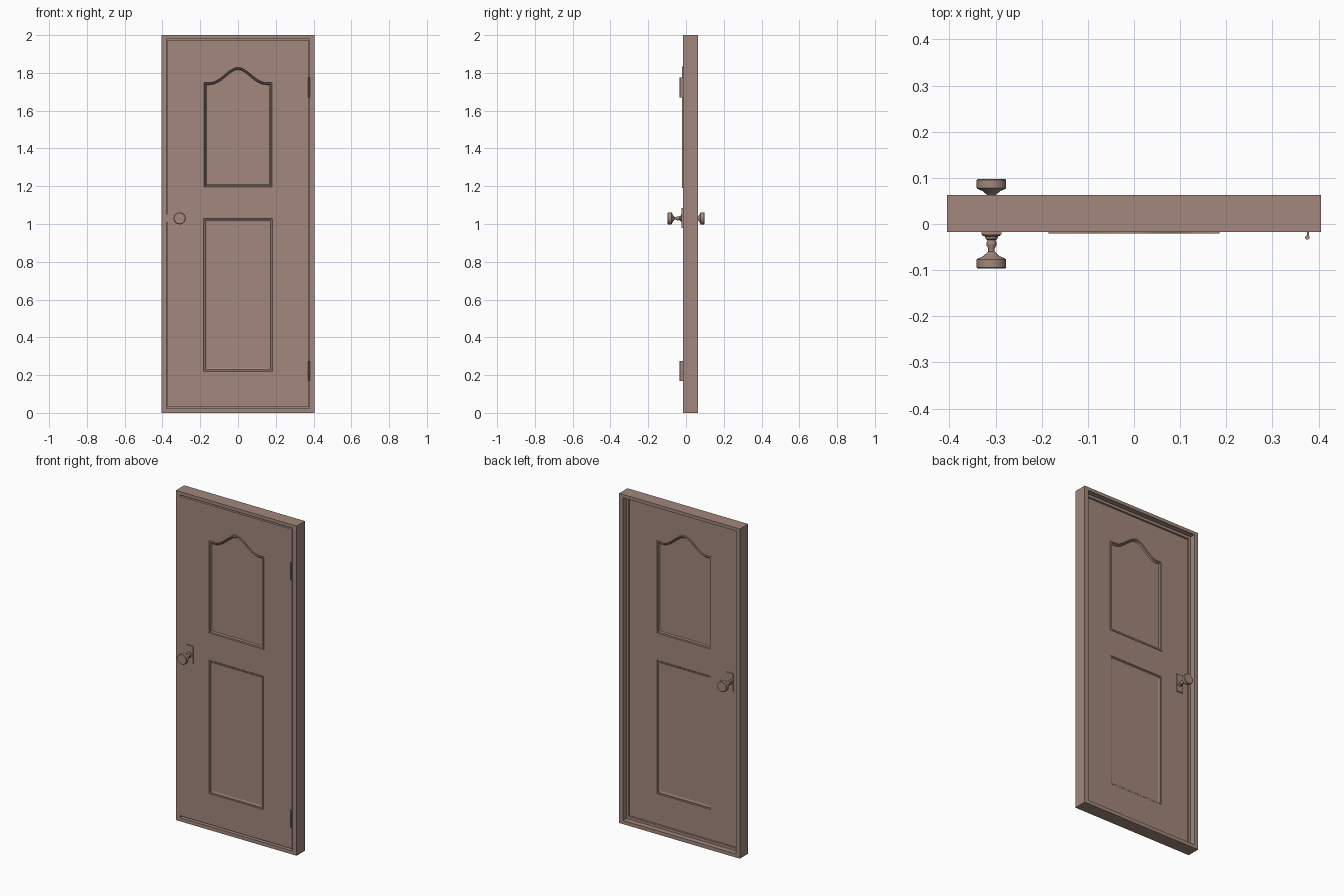
import bpy, bmesh, math
from mathutils import Vector, Matrix

if "Cube" in bpy.data.objects:
    bpy.data.objects.remove(bpy.data.objects["Cube"])

wood = bpy.data.materials.new("dusty brown")
wood.diffuse_color = (0.36, 0.245, 0.2, 1)
wood.use_nodes = True
wood.node_tree.nodes["Principled BSDF"].inputs["Base Color"].default_value = wood.diffuse_color

FRONT, BACK = -0.017, 0.018      # door leaf faces
MID = (FRONT + BACK) / 2


def finish(name, bm, smooth=False):
    bmesh.ops.recalc_face_normals(bm, faces=bm.faces)
    me = bpy.data.meshes.new(name)
    bm.to_mesh(me)
    bm.free()
    me.materials.append(wood)
    ob = bpy.data.objects.new(name, me)
    bpy.context.collection.objects.link(ob)
    if smooth:
        bpy.ops.object.select_all(action='DESELECT')
        ob.select_set(True)
        bpy.context.view_layer.objects.active = ob
        bpy.ops.object.shade_smooth_by_angle(angle=math.radians(35))
    return ob


def box(name, x0, x1, y0, y1, z0, z1):
    bm = bmesh.new()
    bmesh.ops.create_cube(bm, size=1)
    for v in bm.verts:
        v.co = ((x0 + x1) / 2 + v.co.x * (x1 - x0),
                (y0 + y1) / 2 + v.co.y * (y1 - y0),
                (z0 + z1) / 2 + v.co.z * (z1 - z0))
    return finish(name, bm)


def rect(hw, z0, z1):
    return [(-hw, z0), (hw, z0), (hw, z1), (-hw, z1)]


def inset(pts, d):
    """Mitred inward offset of a counter-clockwise outline."""
    out, n = [], len(pts)
    for i in range(n):
        p = Vector(pts[i])
        a = (p - Vector(pts[i - 1])).normalized()
        b = (Vector(pts[(i + 1) % n]) - p).normalized()
        na, nb = Vector((-a.y, a.x)), Vector((-b.y, b.x))
        out.append(p + (na + nb) * (d / (1 + na.dot(nb))))
    return out


def add_loop(bm, pts, y):
    return [bm.verts.new((p[0], y, p[1])) for p in pts]


def bridge(bm, a, b):
    n = len(a)
    for i in range(n):
        bm.faces.new((a[i], a[(i + 1) % n], b[(i + 1) % n], b[i]))


def loop_edges(bm, loop):
    es = []
    for i, v in enumerate(loop):
        w = loop[(i + 1) % len(loop)]
        es.append(bm.edges.get((v, w)) or bm.edges.new((v, w)))
    return es


# Frame: rectangular section with a door stop behind the leaf
bm = bmesh.new()
outer, opening = rect(0.405, 0, 2), rect(0.379, 0.022, 1.98)
stop = rect(0.365, 0.038, 1.964)
section = [(outer, -0.017), (opening, -0.017), (opening, 0.019), (stop, 0.019),
           (stop, 0.031), (opening, 0.031), (opening, 0.063), (outer, 0.063)]
rings = [add_loop(bm, p, y) for p, y in section]
for i in range(len(rings)):
    bridge(bm, rings[i - 1], rings[i])
finish("frame", bm)

# Panel outlines: arched upper and plain lower
N = 24
arch = []
for i in range(N + 1):
    x = 0.15 - 0.30 * i / N
    arch.append((x, 1.755 + 0.04 * (1 + math.cos(math.pi * x / 0.15))))
upper = [(-0.185, 1.19), (0.185, 1.19), (0.185, 1.755)] + arch + [(-0.185, 1.755)]
lower = rect(0.182, 0.22, 1.03)

# Moulding profiles: (inset, height above the door face)
raised = [(0.0, 0.004), (0.006, 0.004), (0.009, 0.0), (0.013, -0.001), (0.018, -0.008)]
sunk = [(0.003, -0.003), (0.009, -0.003), (0.012, -0.006), (0.018, -0.008)]

# Door leaf with moulded panels on both faces
bm = bmesh.new()
leaf = rect(0.376, 0.034, 1.972)
edges_of_leaf = []
for face_y, out in ((FRONT, -1), (BACK, 1)):
    rim = add_loop(bm, leaf, face_y)
    edges_of_leaf.append(rim)
    flat = loop_edges(bm, rim)
    for outline, profile in ((upper, raised), (lower, sunk)):
        prev = add_loop(bm, outline, face_y)
        flat += loop_edges(bm, prev)
        for d, h in profile:
            ring = add_loop(bm, inset(outline, d), face_y + out * h)
            bridge(bm, prev, ring)
            prev = ring
        bm.faces.new(prev)
    bmesh.ops.triangle_fill(bm, edges=flat, use_beauty=True,
                            normal=(0, out, 0))
bridge(bm, *edges_of_leaf)
finish("door_leaf", bm)

# Knobs: turned profile as (radius, distance from the door face)
KX, KZ, SEG = -0.309, 1.03, 20
knob = [(0.0, 0.005), (0.020, 0.005), (0.020, 0.008), (0.014, 0.010), (0.013, 0.015),
        (0.009, 0.018), (0.011, 0.024), (0.011, 0.029), (0.007, 0.036),
        (0.007, 0.043), (0.013, 0.048), (0.018, 0.053), (0.028, 0.057),
        (0.032, 0.060), (0.032, 0.077), (0.029, 0.080), (0.0, 0.080)]
for side, face_y, out in (("front", FRONT, -1), ("back", BACK, 1)):
    bm = bmesh.new()
    vs = [bm.verts.new((KX + r, face_y + out * h, KZ)) for r, h in knob]
    es = [bm.edges.new(p) for p in zip(vs, vs[1:])]
    bmesh.ops.spin(bm, geom=vs + es, cent=(KX, 0, KZ), axis=(0, 1, 0),
                   angle=math.tau, steps=SEG, use_duplicate=False)
    bmesh.ops.remove_doubles(bm, verts=bm.verts, dist=1e-5)
    finish(side + "_knob", bm, True)
    y0, y1 = sorted((face_y, face_y + out * 0.006))
    box(side + "_knob_plate", KX - 0.022, KX + 0.022, y0, y1, 0.978, 1.086)

# Latch bridging the gap at the leaf edge
box("latch", -0.384, -0.37, MID - 0.012, MID + 0.012, 1.01, 1.05)

# Hinges: a leaf plate and a barrel each
for name, z0, z1 in (("lower", 0.17, 0.275), ("upper", 1.67, 1.775)):
    box(name + "_hinge_plate", 0.3755, 0.379, -0.028, 0.012, z0, z1)
    bm = bmesh.new()
    bmesh.ops.create_cone(bm, cap_ends=True, segments=12, radius1=0.005,
                          radius2=0.005, depth=z1 - z0,
                          matrix=Matrix.Translation((0.376, -0.029, (z0 + z1) / 2)))
    finish(name + "_hinge_barrel", bm, True)
